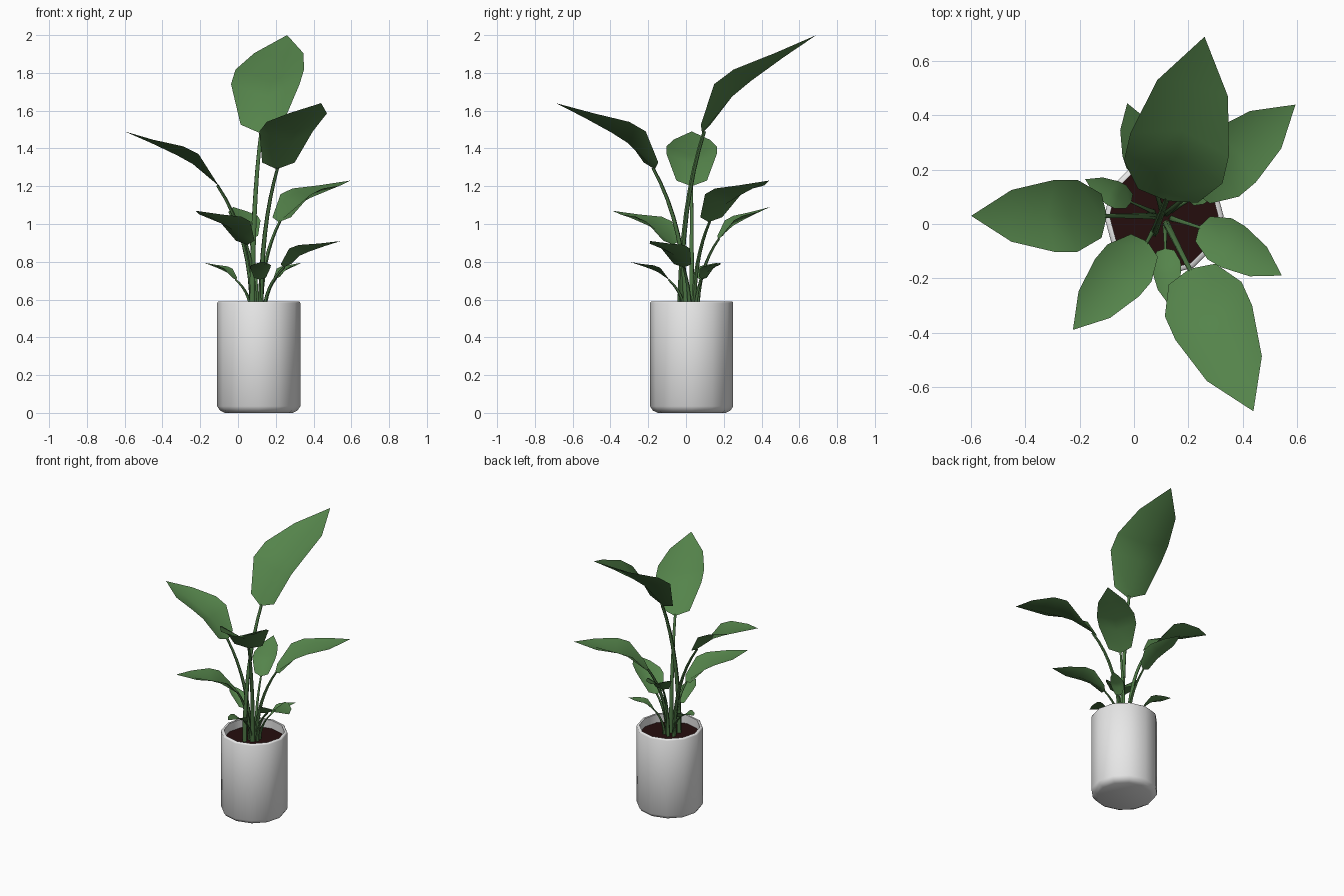
import bpy, math
from mathutils import Vector

if "Cube" in bpy.data.objects:
    bpy.data.objects.remove(bpy.data.objects["Cube"])


def material(name, rgb):
    m = bpy.data.materials.new(name)
    m.diffuse_color = (*rgb, 1)
    m.use_nodes = True
    m.node_tree.nodes["Principled BSDF"].inputs["Base Color"].default_value = m.diffuse_color
    return m


WHITE = material("white ceramic", (0.8, 0.8, 0.8))
SOIL = material("dark soil", (0.018, 0.004, 0.004))
LEAF = material("leaf green", (0.09, 0.23, 0.07))
STEM = material("stem green", (0.07, 0.175, 0.055))
CENTRE = Vector((0.11, 0.03, 0))


def add_mesh(name, verts, faces, mat, angle=60):
    me = bpy.data.meshes.new(name)
    me.from_pydata(verts, [], faces)
    me.materials.append(mat)
    me.polygons.foreach_set("use_smooth", [True] * len(me.polygons))
    me.set_sharp_from_angle(angle=math.radians(angle))
    ob = bpy.data.objects.new(name, me)
    bpy.context.collection.objects.link(ob)
    return ob


def ring_faces(rings, sides):
    return [(r * sides + i, r * sides + (i + 1) % sides,
             (r + 1) * sides + (i + 1) % sides, (r + 1) * sides + i)
            for r in range(rings - 1) for i in range(sides)]


def lathe(name, profile, mat, sides=12, cap_first=False, cap_last=False):
    verts = [CENTRE + Vector((r * math.cos(a), r * math.sin(a), z))
             for r, z in profile
             for a in (math.tau * i / sides for i in range(sides))]
    faces = ring_faces(len(profile), sides)
    if cap_first:
        faces.append(tuple(reversed(range(sides))))
    if cap_last:
        faces.append(tuple(range(len(verts) - sides, len(verts))))
    return add_mesh(name, verts, faces, mat)


# Leaf template: distance along, half width, rim height, midrib height
TEMPLATE = [(0.055, 0.14, 0.028, 0.01), (0.31, 0.23, 0.16, 0.055),
            (0.47, 0.23, 0.15, 0.052), (0.74, 0.165, 0.064, 0.03)]


def leaf(name, base, tip):
    chord = tip - base
    length = chord.length
    u = chord.normalized()
    side = Vector((0, 0, 1)).cross(u).normalized()
    up = u.cross(side)

    def p(a, w, h):
        return base + length * (u * a + side * w + up * h)

    verts = [p(0, 0, 0)]
    for a, w, rim, mid in TEMPLATE:
        verts += [p(a, w, rim), p(a, 0, mid), p(a, -w, rim)]
    verts.append(p(1, 0, 0))
    last = len(verts) - 1
    faces = [(0, 2, 1), (0, 3, 2),
             (last, last - 3, last - 2), (last, last - 2, last - 1)]
    for r in range(len(TEMPLATE) - 1):
        k = 1 + 3 * r
        faces += [(k, k + 1, k + 4, k + 3), (k + 1, k + 2, k + 5, k + 4)]
    add_mesh(name, verts, faces, LEAF)


def stem(name, root, end, r0, r1, bend, sides=6, steps=8):
    ctrl = Vector((root.x, root.y, root.z + (end.z - root.z) * bend))
    verts = []
    for k in range(steps + 1):
        t = k / steps
        c = root * (1 - t) ** 2 + ctrl * 2 * t * (1 - t) + end * t * t
        d = ((ctrl - root) * (1 - t) + (end - ctrl) * t).normalized()
        x = d.cross(Vector((0.3, 1, 0))).normalized()
        y = d.cross(x)
        r = r0 + (r1 - r0) * t
        for i in range(sides):
            a = math.tau * i / sides
            verts.append(c + (x * math.cos(a) + y * math.sin(a)) * r)
    add_mesh(name, verts, ring_faces(steps + 1, sides), STEM)


# Pot with chamfered foot and open rim
lathe("pot", [(0.18, 0), (0.205, 0.012), (0.22, 0.035), (0.22, 0.582), (0.215, 0.59),
              (0.2, 0.59), (0.2, 0.5)], WHITE, cap_first=True)
# Soil surface
lathe("soil", [(0.2, 0.51), (0.2, 0.53)], SOIL, cap_last=True)

# Stem root (x, y), leaf base, leaf tip
PLANTS = [
    ((0.075, -0.03), (0.12, 0.085, 1.48), (0.26, 0.69, 2.0)),
    ((0.12, 0.0), (0.205, -0.165, 1.29), (0.44, -0.69, 1.64)),
    ((0.075, 0.03), (-0.1, 0.03, 1.2), (-0.6, 0.03, 1.49)),
    ((0.12, 0.04), (0.215, 0.12, 1.01), (0.595, 0.44, 1.23)),
    ((0.09, 0.01), (0.05, -0.065, 0.89), (-0.225, -0.39, 1.07)),
    ((0.14, 0.02), (0.24, -0.01, 0.77), (0.545, -0.19, 0.91)),
    ((0.1, 0.06), (0.065, 0.17, 0.92), (-0.025, 0.445, 1.09)),
    ((0.07, 0.045), (-0.01, 0.08, 0.705), (-0.18, 0.165, 0.795)),
    ((0.115, -0.01), (0.115, -0.09, 0.705), (0.13, -0.3, 0.8)),
    ((0.14, 0.05), (0.2, 0.085, 0.71), (0.335, 0.185, 0.795)),
]
for n, (root, base, tip) in enumerate(PLANTS, 1):
    base, tip = Vector(base), Vector(tip)
    size = (tip - base).length
    leaf(f"leaf_{n}", base, tip)
    stem(f"stem_{n}", Vector((*root, 0.52)), base + (tip - base) * 0.02,
         0.009 + 0.009 * size, 0.003 + 0.008 * size, 0.6)
